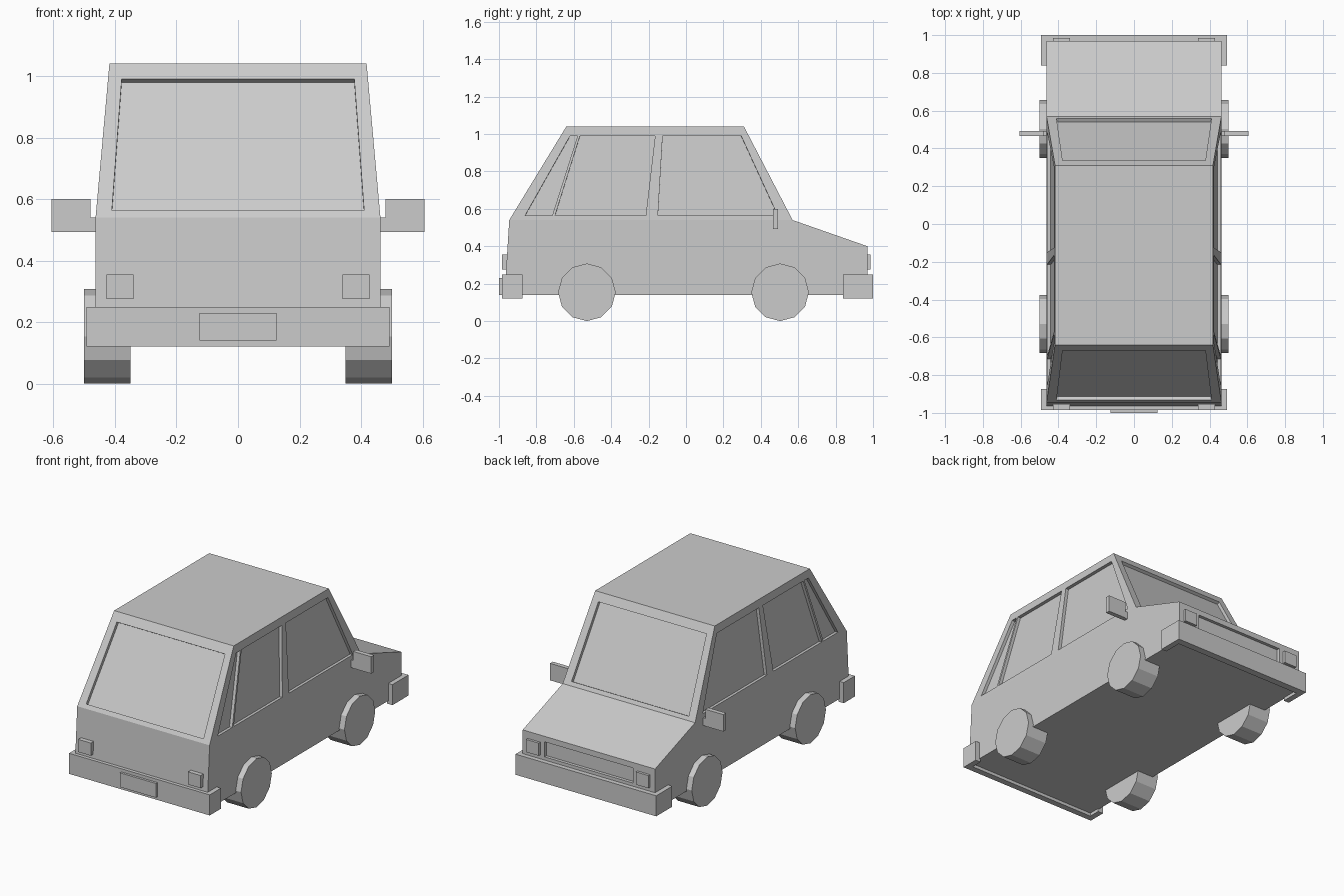
import bpy, bmesh, math
from mathutils import Vector, Matrix

if "Cube" in bpy.data.objects:
    bpy.data.objects.remove(bpy.data.objects["Cube"])


def finish(bm, name):
    bmesh.ops.recalc_face_normals(bm, faces=bm.faces)
    me = bpy.data.meshes.new(name)
    bm.to_mesh(me)
    bm.free()
    ob = bpy.data.objects.new(name, me)
    bpy.context.collection.objects.link(ob)
    return ob


def prism(bm, a, b):
    """Closed solid between two matching point loops."""
    a = [bm.verts.new(p) for p in a]
    b = [bm.verts.new(p) for p in b]
    bm.faces.new(a)
    bm.faces.new(b[::-1])
    for i in range(len(a)):
        j = (i + 1) % len(a)
        bm.faces.new((a[i], b[i], b[j], a[j]))
    return a, b


def box(name, x, y, z):
    bm = bmesh.new()
    prism(bm, [(p, q, z[0]) for p, q in ((x[0], y[0]), (x[1], y[0]), (x[1], y[1]), (x[0], y[1]))],
          [(p, q, z[1]) for p, q in ((x[0], y[0]), (x[1], y[0]), (x[1], y[1]), (x[0], y[1]))])
    return finish(bm, name)


def recess(bm, pts, outward, depth=0.02):
    """Cutter sunk into the surface holding pts."""
    pts = [Vector(p) for p in pts]
    n = (pts[1] - pts[0]).cross(pts[2] - pts[0]).normalized()
    if n.dot(Vector(outward)) < 0:
        n = -n
    prism(bm, [p - n * depth for p in pts], [p + n * 0.04 for p in pts])


# body shell: side profile, narrowing from belt line to roof
BELT, ROOF, W_BELT, W_ROOF = 0.54, 1.04, 0.463, 0.418


def half_width(z):
    return W_BELT - max(0, z - BELT) / (ROOF - BELT) * (W_BELT - W_ROOF)


profile = [(-0.97, 0.14), (-0.945, BELT), (-0.64, ROOF), (0.31, ROOF),
           (0.57, BELT), (0.97, 0.40), (0.97, 0.14)]
bm = bmesh.new()
left, right = prism(bm, [(-half_width(z), y, z) for y, z in profile],
                    [(half_width(z), y, z) for y, z in profile])
for loop in (left, right):
    bmesh.ops.connect_verts(bm, verts=[loop[1], loop[4]])
body = finish(bm, "body")

# window and grille recesses
bm = bmesh.new()
side_windows = [
    [(-0.15, 0.565), (-0.125, 0.99), (0.295, 0.99), (0.49, 0.565)],
    [(-0.70, 0.565), (-0.567, 0.99), (-0.165, 0.99), (-0.215, 0.565)],
    [(-0.86, 0.565), (-0.62, 0.99), (-0.58, 0.99), (-0.715, 0.565)],
]
for s in (-1, 1):
    for win in side_windows:
        recess(bm, [(s * half_width(z), y, z) for y, z in win], (s, 0, 0))
screen = [(-0.41, 0.563), (0.41, 0.563), (0.378, 0.99), (-0.378, 0.99)]
recess(bm, [(x, -0.945 + (z - BELT) * 0.61, z) for x, z in screen], (0, -1, 0))
recess(bm, [(x, 0.57 - (z - BELT) * 0.52, z) for x, z in screen], (0, 1, 0))
recess(bm, [(x, 0.97, z) for x, z in ((-0.31, 0.27), (0.31, 0.27), (0.31, 0.365), (-0.31, 0.365))],
       (0, 1, 0))
cutter = finish(bm, "recess_cutter")
cutter.hide_render = True
mod = body.modifiers.new("recesses", 'BOOLEAN')
mod.operation, mod.solver, mod.object = 'DIFFERENCE', 'EXACT', cutter
bpy.context.view_layer.objects.active = body
bpy.ops.object.modifier_apply(modifier=mod.name)
bpy.data.objects.remove(cutter)

# bumpers: wrap-around U shapes
for name, end, inner, tip in (("rear_bumper", -0.985, -0.945, -0.873), ("front_bumper", 1.0, 0.955, 0.84)):
    u = [(-0.492, tip), (-0.492, end), (0.492, end), (0.492, tip),
         (0.455, tip), (0.455, inner), (-0.455, inner), (-0.455, tip)]
    bm = bmesh.new()
    prism(bm, [(x, y, 0.12) for x, y in u], [(x, y, 0.25) for x, y in u])
    finish(bm, name)
box("number_plate", (-0.125, 0.125), (-1.0, -0.98), (0.14, 0.23))

for s, side in ((-1, "left"), (1, "right")):
    # lights
    lx = sorted((s * 0.34, s * 0.428))
    box(side + "_tail_light", lx, (-0.985, -0.94), (0.275, 0.355))
    box(side + "_headlight", lx, (0.95, 0.986), (0.275, 0.355))
    # door mirrors with stems
    box(side + "_mirror", sorted((s * 0.48, s * 0.606)), (0.465, 0.493), (0.493, 0.60))
    box(side + "_mirror_stem", sorted((s * 0.45, s * 0.482)), (0.468, 0.49), (0.493, 0.54))
    # twelve-sided wheels
    for y, end in ((-0.53, "rear"), (0.503, "front")):
        bm = bmesh.new()
        ring = [(y + 0.154 * math.sin(k * math.pi / 6), 0.154 + 0.154 * math.cos(k * math.pi / 6))
                for k in range(12)]
        prism(bm, [(s * 0.35, p, q) for p, q in ring], [(s * 0.50, p, q) for p, q in ring])
        finish(bm, f"{end}_{side}_wheel")
